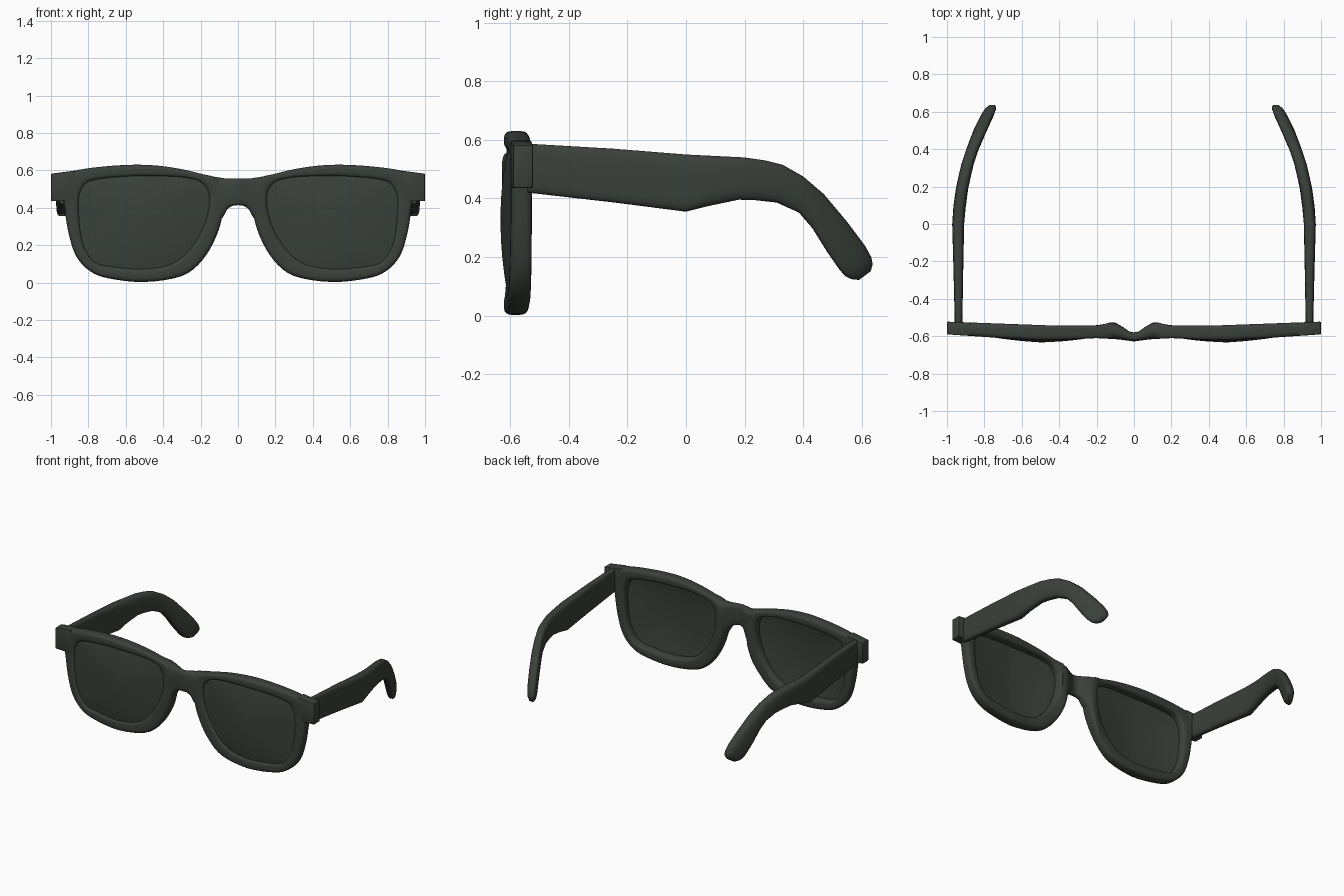
import bpy, bmesh, math
from mathutils import Vector

if "Cube" in bpy.data.objects:
    bpy.data.objects.remove(bpy.data.objects["Cube"])

mat = bpy.data.materials.new("dark green grey")
mat.diffuse_color = (0.043, 0.052, 0.042, 1)
mat.use_nodes = True
mat.node_tree.nodes["Principled BSDF"].inputs["Base Color"].default_value = mat.diffuse_color


def lerp(table, x):
    """Piecewise linear lookup."""
    if x <= table[0][0]:
        return table[0][1]
    for (x0, y0), (x1, y1) in zip(table, table[1:]):
        if x <= x1:
            return y0 + (y1 - y0) * (x - x0) / (x1 - x0)
    return table[-1][1]


def closed_spline(pts, sub=4):
    """Closed smooth curve through the points."""
    out, n = [], len(pts)
    for i in range(n):
        a, b, c, d = (Vector(pts[(i + k) % n]) for k in (-1, 0, 1, 2))
        for j in range(sub):
            t = j / sub
            out.append(0.5 * (2 * b + (c - a) * t + (2 * a - 5 * b + 4 * c - d) * t * t
                              + (3 * b - a - 3 * c + d) * t ** 3))
    return out


def section(n, p):
    """Rounded rectangle in -1..1."""
    res = []
    for i in range(n):
        a = 2 * math.pi * (i + 0.5) / n
        c, s = math.cos(a), math.sin(a)
        c, s = (math.copysign(abs(v) ** (2 / p), v) for v in (c, s))
        res.append((c, s))
    m = max(abs(c) for c, s in res)
    return [(c / m, s / m) for c, s in res]


def loft(name, rings, loop=False, mirror=True, angle=40, bevel=0):
    bm = bmesh.new()
    vr = [[bm.verts.new(p) for p in r] for r in rings]
    n = len(vr[0])
    pairs = list(zip(vr, vr[1:])) + ([(vr[-1], vr[0])] if loop else [])
    for a, b in pairs:
        for i in range(n):
            j = (i + 1) % n
            bm.faces.new((a[i], a[j], b[j], b[i]))
    if not loop:
        bm.faces.new(vr[0])
        bm.faces.new(vr[-1])
    if bevel:
        bmesh.ops.bevel(bm, geom=bm.edges[:], offset=bevel, segments=2,
                        profile=0.5, affect='EDGES')
    bmesh.ops.recalc_face_normals(bm, faces=bm.faces[:])
    me = bpy.data.meshes.new(name)
    bm.to_mesh(me)
    bm.free()
    me.materials.append(mat)
    ob = bpy.data.objects.new(name, me)
    bpy.context.collection.objects.link(ob)
    bpy.ops.object.select_all(action='DESELECT')
    ob.select_set(True)
    bpy.context.view_layer.objects.active = ob
    bpy.ops.object.shade_smooth_by_angle(angle=math.radians(angle))
    if mirror:
        ob.modifiers.new("mirror", 'MIRROR').use_mirror_merge = False
    return ob


# Front and back depth of the frame along x
FRONT = [(0, -0.628), (0.08, -0.617), (0.2, -0.61), (0.35, -0.617), (0.5, -0.621),
         (0.75, -0.607), (1, -0.59)]
BACK = [(0, -0.58), (0.025, -0.575), (0.06, -0.55), (0.1, -0.527), (0.13, -0.527),
        (0.19, -0.543), (0.4, -0.544), (1, -0.522)]


def front(x):
    return lerp(FRONT, abs(x))


def back(x):
    return lerp(BACK, abs(x))


# Rim around each lens
outer = closed_spline([(0.925, 0.38), (0.935, 0.47), (0.925, 0.575), (0.85, 0.603),
                       (0.70, 0.622), (0.55, 0.63), (0.42, 0.624), (0.30, 0.606),
                       (0.20, 0.582), (0.11, 0.555), (0.085, 0.48), (0.08, 0.38),
                       (0.115, 0.25), (0.19, 0.12), (0.30, 0.035), (0.50, 0.003),
                       (0.69, 0.022), (0.79, 0.06), (0.865, 0.14), (0.905, 0.26)])
inner = closed_spline([(0.85, 0.38), (0.848, 0.46), (0.815, 0.525), (0.75, 0.55),
                       (0.64, 0.562), (0.52, 0.568), (0.40, 0.567), (0.30, 0.562),
                       (0.215, 0.545), (0.175, 0.51), (0.157, 0.46), (0.165, 0.37),
                       (0.20, 0.27), (0.27, 0.165), (0.36, 0.10), (0.50, 0.075),
                       (0.66, 0.085), (0.765, 0.11), (0.82, 0.19), (0.842, 0.28)])
rings = []
for o, i in zip(outer, inner):
    ring = []
    for u, v in section(20, 3.5):
        p = (o + i) / 2 + (o - i) / 2 * u
        f, b = front(p.x), back(p.x)
        ring.append((p.x, (f + b) / 2 + (b - f) / 2 * v, p.y))
    rings.append(ring)
loft("lens_rim", rings, loop=True)

# Domed lenses, front skin then back skin
centre = Vector((0.5, 0.33))
rings = []
scales = [0.08, 0.3, 0.5, 0.7, 0.85, 0.95, 1.04]
for s, dy in [(s, 0) for s in scales] + [(s, 0.014) for s in reversed(scales)]:
    ring = []
    for p in inner:
        q = centre + (p - centre) * s
        ring.append((q.x, front(q.x) + 0.012 - 0.024 * (1 - s * s) + dy, q.y))
    rings.append(ring)
loft("lens", rings)

# Bridge over the nose
TOP = [(0, 0.555), (0.07, 0.557), (0.11, 0.563), (0.15, 0.57)]
LOW = [(0, 0.414), (0.03, 0.41), (0.055, 0.396), (0.08, 0.35), (0.1, 0.33), (0.15, 0.33)]
rings = []
for k in range(-14, 15):
    x = k * 0.01
    f, b, t, l = front(x), back(x), lerp(TOP, abs(x)), lerp(LOW, abs(x))
    rings.append([(x, (f + b) / 2 + (b - f) / 2 * u, (t + l) / 2 + (t - l) / 2 * v)
                  for u, v in section(20, 3.5)])
loft("bridge", rings, mirror=False)

# Squared end pieces holding the hinges
rings = []
for x, t, l in [(0.875, 0.598, 0.435), (1.0, 0.582, 0.435)]:
    f, b = front(x), back(x)
    rings.append([(x, f, l), (x, b, l), (x, b, t), (x, f, t)])
loft("end_piece", rings, bevel=0.006)

# Temple arms: top y, top z, bottom y, bottom z, half thickness
stations = [(-0.54, .587, -0.54, .42, .02), (-0.25, .57, -0.25, .387, .026),
            (0, .55, 0, .355, .032), (0.10, .545, 0.08, .375, .033),
            (0.2, .54, 0.18, .396, .033), (0.27, .53, 0.24, .394, .033),
            (0.33, .515, 0.31, .386, .033), (0.40, .475, 0.385, .352, .033),
            (0.47, .415, 0.43, .30, .035), (0.55, .32, 0.48, .22, .036),
            (0.61, .24, 0.525, .155, .035), (0.632, .2, 0.545, .134, .032),
            (0.637, .175, 0.563, .125, .026), (0.63, .152, 0.59, .122, .014)]
ARM_X = [(-0.54, .938), (0, .94), (0.1, .932), (0.2, .918), (0.35, .883),
         (0.5, .823), (0.6, .775), (0.64, .755)]
rings = []
for ty, tz, by, bz, h in stations:
    ring = []
    for u, v in section(20, 4 if ty < 0.05 else 3):
        w = (v + 1) / 2
        y, z = by + (ty - by) * w, bz + (tz - bz) * w
        ring.append((lerp(ARM_X, y) + h * u, y, z))
    rings.append(ring)
loft("temple_arm", rings, angle=50)
